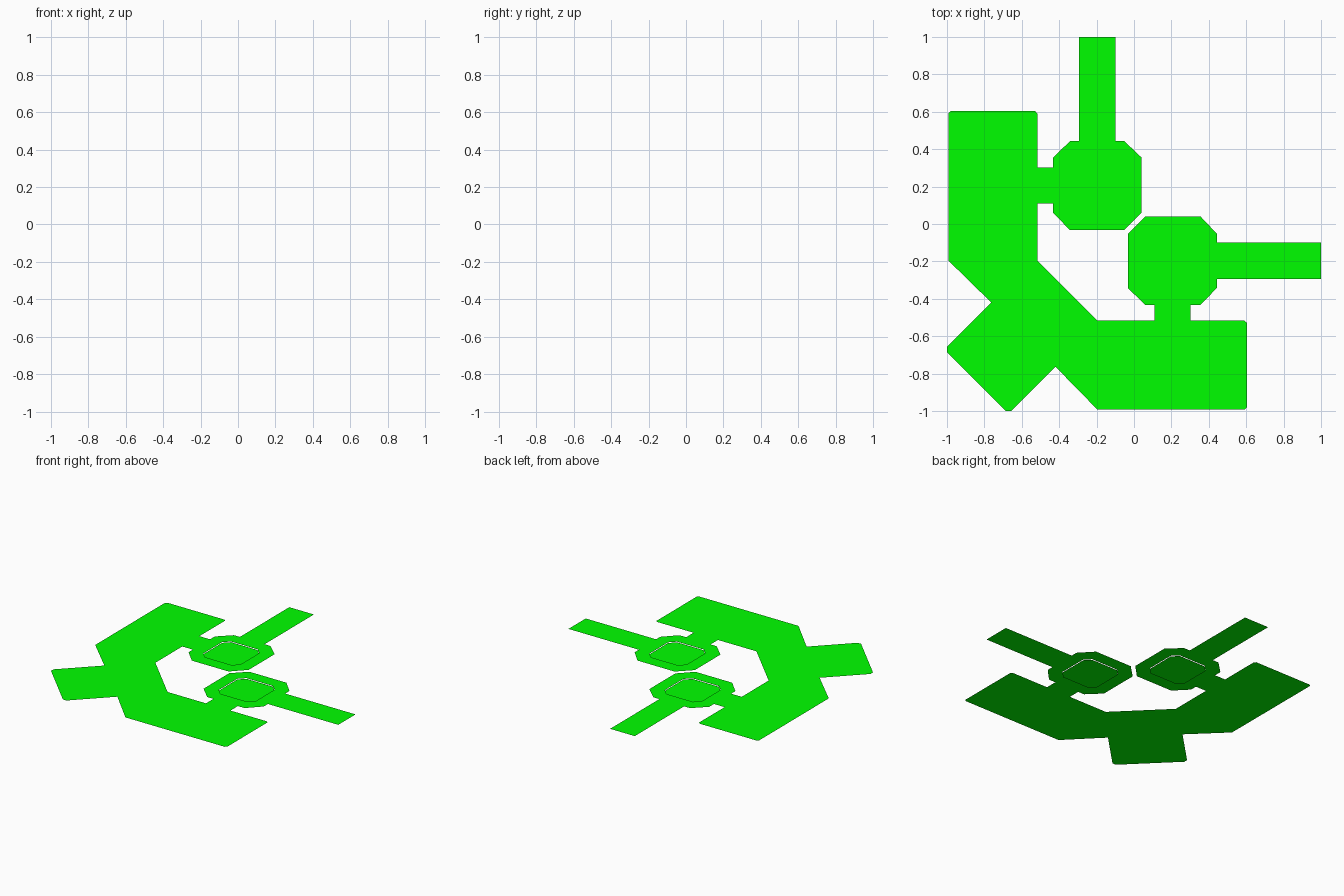
import bpy, bmesh

if "Cube" in bpy.data.objects:
    bpy.data.objects.remove(bpy.data.objects["Cube"])

mat = bpy.data.materials.new("bright_green")
mat.diffuse_color = (0, 1, 0, 1)
mat.use_nodes = True
mat.node_tree.nodes["Principled BSDF"].inputs["Base Color"].default_value = mat.diffuse_color


def flat_part(name, loops, z):
    """Fill closed 2D loops (outer outline plus holes) as one flat sheet."""
    bm = bmesh.new()
    edges = []
    for loop in loops:
        vs = [bm.verts.new((x, y, z)) for x, y in loop]
        edges += [bm.edges.new((a, b)) for a, b in zip(vs, vs[1:] + vs[:1])]
    bmesh.ops.triangle_fill(bm, edges=edges, use_beauty=True, normal=(0, 0, 1))
    bm.normal_update()
    for f in bm.faces:
        if f.normal.z < 0:
            f.normal_flip()
    bmesh.ops.dissolve_limit(bm, angle_limit=0.01, verts=bm.verts[:], edges=bm.edges[:])
    me = bpy.data.meshes.new(name)
    bm.to_mesh(me)
    bm.free()
    me.materials.append(mat)
    ob = bpy.data.objects.new(name, me)
    bpy.context.collection.objects.link(ob)
    return ob


def pad(cx, cy, h=0.147, c=0.042):
    """Square with clipped corners."""
    q = h - c
    return [(cx + x, cy + y) for x, y in
            [(h, -q), (h, q), (q, h), (-q, h), (-h, q), (-h, -q), (-q, -h), (q, -h)]]


# Half outline of the sheet: stub, wide arm, neck, octagon, narrow arm
half = [(-1, -.685), (-1, -.657), (-.763, -.42), (-.993, -.195), (-.993, .59), (-.98, .603),
        (-.528, .603), (-.517, .59), (-.517, .302), (-.433, .302), (-.433, .355),
        (-.342, .443), (-.295, .443), (-.295, 1), (-.1, 1), (-.1, .443), (-.052, .443),
        (.041, .355), (.041, .062), (-.052, -.033), (-.342, -.033), (-.433, .06),
        (-.433, .109), (-.517, .109), (-.517, -.195)]
# The other half mirrors across the diagonal
outline = half + [(y, x) for x, y in reversed(half)]

centers = [(-.197, .206), (.206, -.197)]
Z = 0.005

# Main sheet with a hole in each octagon
flat_part("sheet", [outline] + [pad(*c) for c in centers], Z)

# Slightly sunken inserts
for i, c in enumerate(centers):
    flat_part(f"insert_{i + 1}", [pad(*c)], 0.0)
